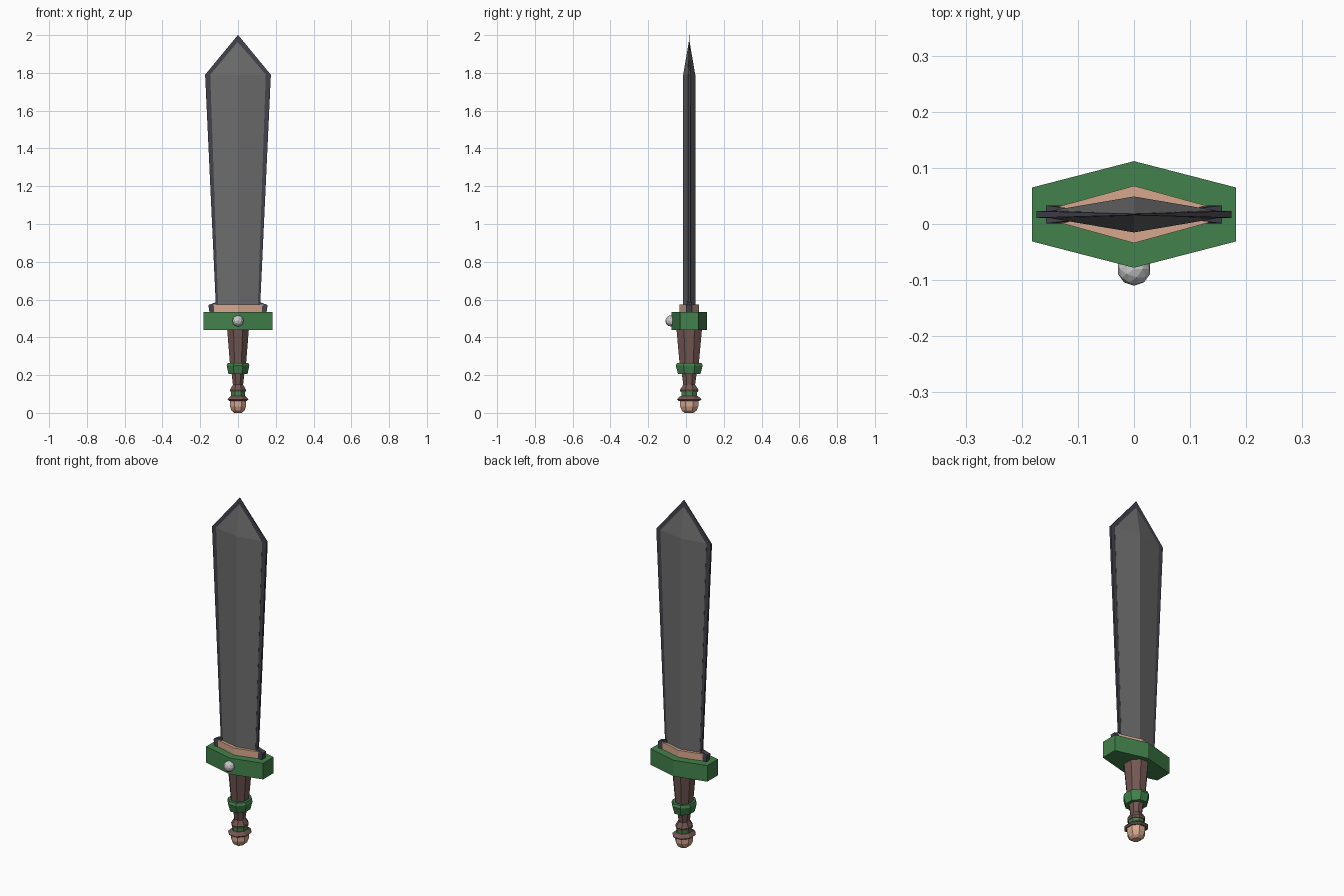
import bpy, bmesh
from math import sin, cos, pi

if "Cube" in bpy.data.objects:
    bpy.data.objects.remove(bpy.data.objects["Cube"])

CY = 0.017  # sword axis in y


def material(name, rgb):
    m = bpy.data.materials.new(name)
    m.diffuse_color = (*rgb, 1)
    m.use_nodes = True
    m.node_tree.nodes["Principled BSDF"].inputs["Base Color"].default_value = m.diffuse_color
    return m


GREEN = material("green", (0.055, 0.22, 0.07))
BROWN = material("brown", (0.17, 0.095, 0.085))
TAN = material("tan", (0.68, 0.39, 0.27))
STEEL = material("steel", (0.15, 0.15, 0.15))
EDGE = material("dark_edge", (0.055, 0.055, 0.075))


def finish(name, bm, mat=None):
    bmesh.ops.recalc_face_normals(bm, faces=bm.faces)
    me = bpy.data.meshes.new(name)
    bm.to_mesh(me)
    bm.free()
    ob = bpy.data.objects.new(name, me)
    bpy.context.collection.objects.link(ob)
    if mat:
        me.materials.append(mat)
    return ob


def loft(name, rings, mat):
    """Skin a stack of equal-sized rings and cap both ends."""
    bm = bmesh.new()
    rows = [[bm.verts.new(p) for p in r] for r in rings]
    n = len(rows[0])
    for a, b in zip(rows, rows[1:]):
        for i in range(n):
            j = (i + 1) % n
            bm.faces.new((a[i], a[j], b[j], b[i]))
    bm.faces.new(rows[0])
    bm.faces.new(rows[-1])
    return finish(name, bm, mat)


def lens(z, w, t, e):
    """Six-point section: half-width w, thickness t at middle, e at ends."""
    pts = [(w, e), (0, t), (-w, e), (-w, -e), (0, -t), (w, -e)]
    return [(x, CY + y, z) for x, y in pts]


def lens_part(name, sections, mat):
    return loft(name, [lens(*s) for s in sections], mat)


def turned(name, profile, mat, n=8):
    """Eight-sided turned part from (z, half-width x, half-width y)."""
    k = 1 / cos(pi / n)
    ang = [2 * pi * (i + 0.5) / n for i in range(n)]
    return loft(name, [[(k * rx * cos(a), CY + k * ry * sin(a), z) for a in ang]
                       for z, rx, ry in profile], mat)


# Blade: ridged body inside a thin dark cutting edge
lens_part("blade", [(0.54, 0.104, 0.032, 0.007), (1.79, 0.147, 0.032, 0.007),
                    (1.965, 0.001, 0.002, 0.001)], STEEL)
lens_part("blade_edge", [(0.54, 0.116, 0.006, 0.006), (1.79, 0.174, 0.006, 0.006),
                         (2.0, 0.001, 0.001, 0.001)], EDGE)

# Crossguard and collar
lens_part("crossguard", [(0.44, 0.182, 0.095, 0.048), (0.533, 0.182, 0.095, 0.048)], GREEN)
lens_part("collar", [(0.52, 0.135, 0.051, 0.014), (0.573, 0.135, 0.051, 0.014)], TAN)

# Dark clips at both ends of the collar
clip = [(0.128, 0.525), (0.150, 0.525), (0.157, 0.571), (0.106, 0.59), (0.106, 0.572), (0.128, 0.566)]
for side, s in (("left", -1), ("right", 1)):
    loft("collar_clip_" + side,
         [[(s * x, CY + d * (0.016 if x > 0.12 else 0.010), z) for x, z in clip]
          for d in (-1, 1)], EDGE)

# Handle, from guard down to pommel
turned("grip", [(0.25, 0.042, 0.050), (0.45, 0.058, 0.068)], BROWN)
turned("grip_band", [(0.205, 0.050, 0.059), (0.25, 0.060, 0.071), (0.265, 0.055, 0.065)], GREEN)
turned("lower_grip", [(0.11, 0.040, 0.046), (0.122, 0.042, 0.049), (0.15, 0.027, 0.031),
                      (0.21, 0.034, 0.040)], BROWN)
turned("pommel_band", [(0.088, 0.036, 0.042), (0.113, 0.036, 0.042)], GREEN)
turned("pommel_ring", [(0.063, 0.047, 0.054), (0.072, 0.056, 0.066), (0.09, 0.038, 0.045)], BROWN)
turned("pommel", [(0.0, 0.020, 0.023), (0.012, 0.034, 0.039), (0.035, 0.043, 0.048),
                  (0.068, 0.043, 0.048)], TAN)

# Round stud on the front of the guard
bpy.ops.mesh.primitive_ico_sphere_add(subdivisions=2, radius=0.03, location=(0, -0.08, 0.487))
bpy.context.object.name = "guard_stud"
